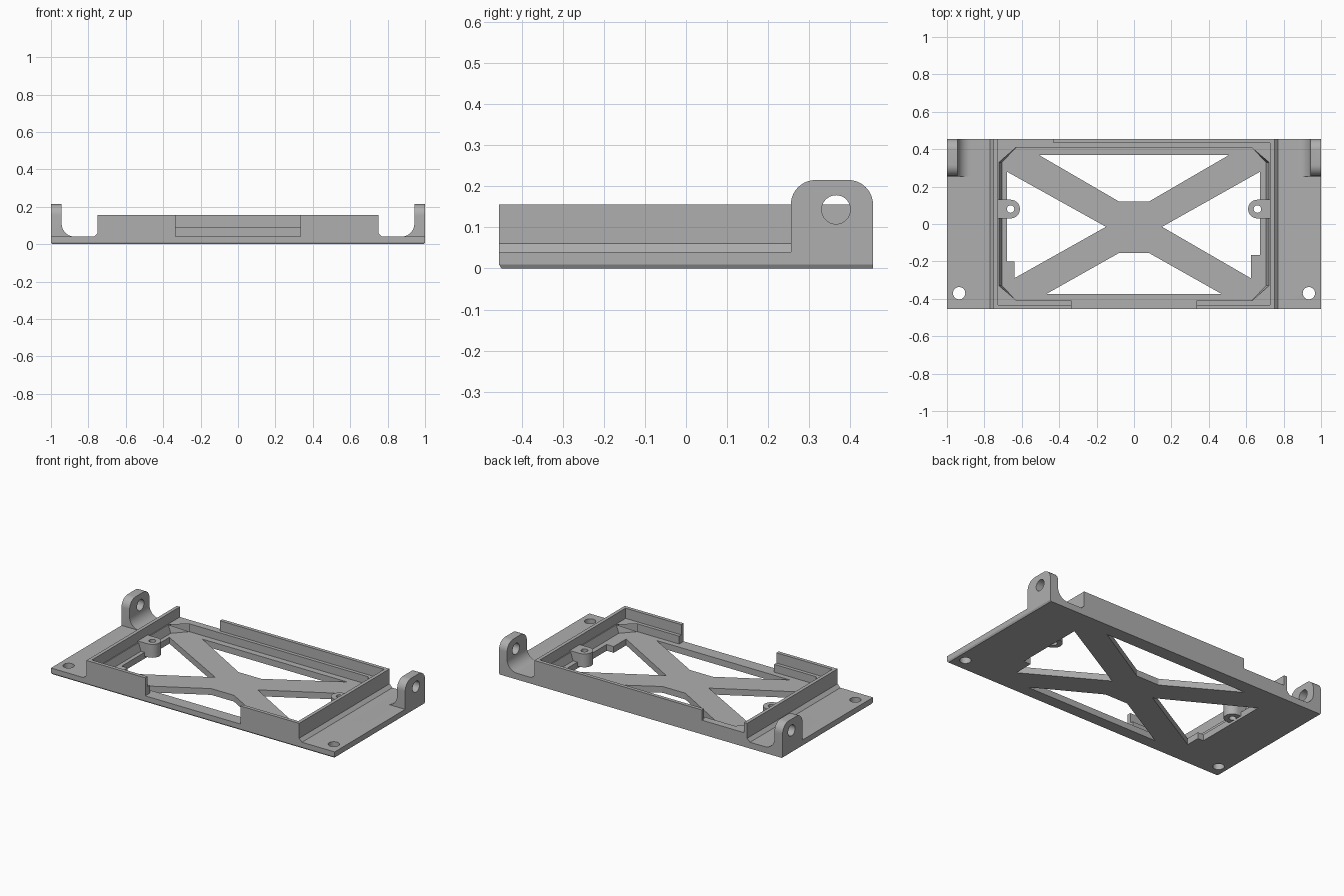
import bpy, bmesh
from math import sin, cos, pi

cube = bpy.data.objects.get("Cube")
if cube:
    bpy.data.objects.remove(cube, do_unlink=True)

grey = bpy.data.materials.new("mid_grey")
grey.use_nodes = True
COLOUR = (0.43, 0.43, 0.43, 1)
grey.diffuse_color = COLOUR
grey.node_tree.nodes["Principled BSDF"].inputs["Base Color"].default_value = COLOUR


def prism(name, pts, axis, lo, hi, end_pts=None):
    """Extrude a 2D outline along an axis, optionally tapering to end_pts."""
    place = {"x": lambda a, b, t: (t, a, b),
             "y": lambda a, b, t: (a, t, b),
             "z": lambda a, b, t: (a, b, t)}[axis]
    bm = bmesh.new()
    start = [bm.verts.new(place(a, b, lo)) for a, b in pts]
    end = [bm.verts.new(place(a, b, hi)) for a, b in end_pts or pts]
    bm.faces.new(start)
    bm.faces.new(end)
    n = len(pts)
    for i in range(n):
        j = (i + 1) % n
        bm.faces.new((start[i], start[j], end[j], end[i]))
    bmesh.ops.recalc_face_normals(bm, faces=bm.faces)
    mesh = bpy.data.meshes.new(name)
    bm.to_mesh(mesh)
    bm.free()
    mesh.materials.append(grey)
    obj = bpy.data.objects.new(name, mesh)
    bpy.context.collection.objects.link(obj)
    return obj


def combine(target, other, operation):
    """Apply a boolean and discard the second object."""
    mod = target.modifiers.new("boolean", "BOOLEAN")
    mod.operation = operation
    mod.solver = "EXACT"
    mod.object = other
    bpy.context.view_layer.objects.active = target
    bpy.ops.object.modifier_apply(modifier=mod.name)
    bpy.data.objects.remove(other, do_unlink=True)


def cut(target, *args):
    combine(target, prism("cutter", *args), "DIFFERENCE")


def arc(cx, cy, r, a0, a1, n=10):
    return [(cx + r * cos(a0 + (a1 - a0) * i / n),
             cy + r * sin(a0 + (a1 - a0) * i / n)) for i in range(n + 1)]


def circle(cx, cy, r):
    return arc(cx, cy, r, 0, 2 * pi, 32)[:-1]


def box(x, y):
    return [(x[0], y[0]), (x[1], y[0]), (x[1], y[1]), (x[0], y[1])]


def flip(pts, s):
    return [(a * s, b) for a, b in pts]


def octagon(x):
    quarter = [(x, 0.33), (0.63, 0.41)]
    top = quarter + flip(quarter[::-1], -1)
    return top + [(a, -b) for a, b in top[::-1]]


DEPTH = 0.455
HOLE_Y = 0.365

# Base plate and raised tray block, with sloped wall feet
half = [(0.994, 0), (1, 0.01), (1, 0.04), (0.77, 0.04), (0.75, 0.06), (0.75, 0.155)]
body = prism("mounting_tray", half + flip(half[::-1], -1), "y", -DEPTH, DEPTH)
cut(body, [(-DEPTH - 0.01, -0.01), (-DEPTH + 0.012, -0.01), (-DEPTH, 0.01),
           (-DEPTH - 0.01, 0.01)], "x", -1.1, 1.1)

# Tray recess above the ledge, then the tapered floor recess
cut(body, box((-0.728, 0.728), (-0.432, 0.432)), "z", 0.09, 0.3)
cut(body, octagon(0.705), "z", 0.04, 0.1, octagon(0.725))

# Gaps in the front and back walls
cut(body, box((-0.335, 0.335), (-0.5, -0.38)), "z", 0.04, 0.3)
cut(body, box((-0.728, -0.43), (0.42, 0.5)), "z", 0.09, 0.3)

# Openings that leave the cross brace
openings = [
    [(-0.51, 0.37), (0.51, 0.37), (0.08, 0.12), (-0.08, 0.12)],
    [(-0.47, -0.375), (0.47, -0.375), (0.08, -0.155), (-0.08, -0.155)],
    [(-0.68, 0.28), (-0.15, -0.015), (-0.64, -0.29), (-0.64, -0.2), (-0.68, -0.2)],
    [(0.675, 0.28), (0.15, -0.015), (0.625, -0.29), (0.625, -0.165), (0.675, -0.165)],
]
for outline in openings:
    cut(body, outline, "z", -0.1, 0.07)

for s in (-1, 1):
    # Side hinge lug with a fillet at its foot and rounded top corners
    foot = [(1, 0.02), (1, 0.215), (0.943, 0.215)] + arc(0.873, 0.11, 0.07, 0, -pi / 2)
    lug = prism("lug", flip(foot + [(0.873, 0.02)], s), "y", 0.255, DEPTH)
    rounded = ([(0.255, 0)] + arc(0.315, 0.155, 0.06, pi, pi / 2)
               + arc(0.395, 0.155, 0.06, pi / 2, 0) + [(DEPTH, 0)])
    combine(lug, prism("lug_outline", rounded, "x", -1.1, 1.1), "INTERSECT")
    cut(lug, circle(HOLE_Y, 0.143, 0.035), "x", -1.1, 1.1)
    combine(body, lug, "UNION")

    # Screw ear inside the tray
    ear = [(0.735, 0.13)] + arc(0.66, 0.08, 0.05, pi / 2, 3 * pi / 2, 16) + [(0.735, 0.03)]
    combine(body, prism("ear", flip(ear, s), "z", 0.015, 0.1), "UNION")
    cut(body, circle(s * 0.66, 0.08, 0.02), "z", -0.1, 0.3)

    # Corner screw hole
    cut(body, circle(s * 0.935, -0.37, 0.033), "z", -0.1, 0.1)

# Smooth the round surfaces, keep edges sharp
bpy.ops.object.select_all(action="DESELECT")
body.select_set(True)
bpy.context.view_layer.objects.active = body
bpy.ops.object.shade_smooth_by_angle(angle=pi / 7)
